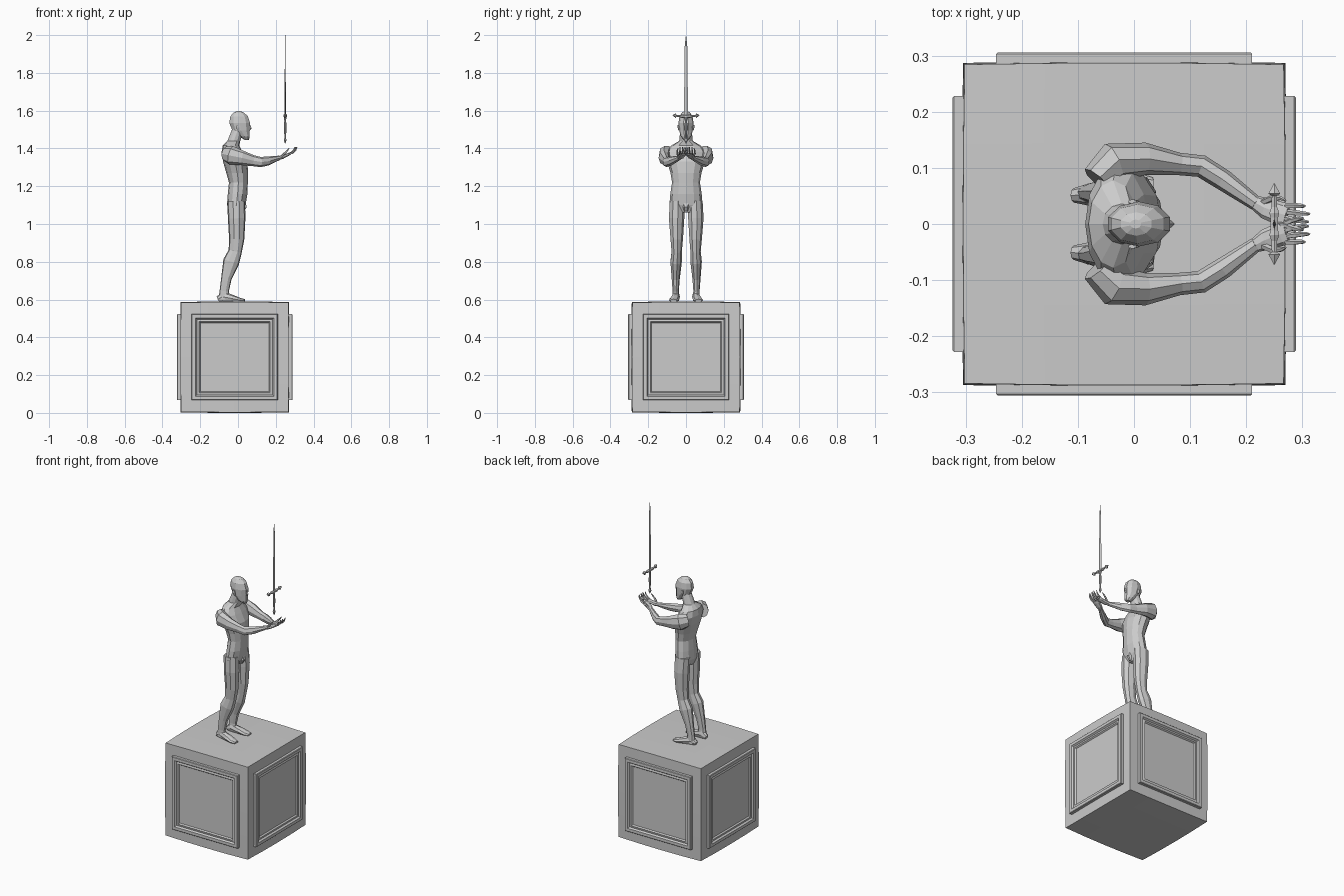
import bpy, bmesh, math
from mathutils import Vector


def loft(name, pts, side, n=8, t=None, phase=0.0):
    """Skin rings (x, y, z, a, b): a along the side vector, b across it."""
    bm = bmesh.new()
    P = [Vector(p[:3]) for p in pts]
    rings = []
    for i, p in enumerate(pts):
        tan = Vector(t) if t else P[min(i + 1, len(P) - 1)] - P[max(i - 1, 0)]
        tan.normalize()
        u = Vector(side)
        u = (u - tan * u.dot(tan)).normalized()
        v = tan.cross(u)
        ring = []
        for k in range(n):
            ang = phase + 2 * math.pi * k / n
            ring.append(bm.verts.new(P[i] + u * p[3] * math.cos(ang) + v * p[4] * math.sin(ang)))
        rings.append(ring)
    for r, q in zip(rings, rings[1:]):
        for k in range(n):
            bm.faces.new((r[k], r[(k + 1) % n], q[(k + 1) % n], q[k]))
    bm.faces.new(rings[0][::-1])
    bm.faces.new(rings[-1])
    return finish(name, bm)


def finish(name, bm):
    bmesh.ops.recalc_face_normals(bm, faces=bm.faces)
    me = bpy.data.meshes.new(name)
    bm.to_mesh(me)
    bm.free()
    ob = bpy.data.objects.new(name, me)
    bpy.context.collection.objects.link(ob)
    return ob


Y, Z = (0, 1, 0), (0, 0, 1)
CX, CZ = -0.0175, 0.295

# Pedestal block with slightly bulging faces
bm = bmesh.new()
bmesh.ops.create_cube(bm, size=2)
bmesh.ops.subdivide_edges(bm, edges=bm.edges[:], cuts=3, use_grid_fill=True)
for v in bm.verts:
    x, y, z = v.co
    k = 0.01
    v.co = (CX + 0.290 * x * (1 - k * (y * y + z * z)),
            0.290 * y * (1 - k * (x * x + z * z)),
            CZ + 0.295 * z * (1 - k * (x * x + y * y)))
finish("pedestal_block", bm)

# Stepped moulding and panel on each side of the pedestal
steps = [(0.228, 0.270), (0.228, 0.303), (0.225, 0.306), (0.207, 0.306),
         (0.200, 0.296), (0.188, 0.299), (0.182, 0.291)]
for name, nx, ny in (("right", 1, 0), ("left", -1, 0), ("back", 0, 1), ("front", 0, -1)):
    r2 = math.sqrt(2)
    loft("pedestal_panel_" + name,
         [(CX + nx * d, ny * d, CZ, h * r2, h * r2) for h, d in steps],
         Z, 4, t=(nx, ny, 0), phase=math.pi / 4)

# Torso and neck
loft("torso", [(-0.01, 0, 1.06, 0.045, 0.035), (-0.009, 0, 1.10, 0.088, 0.049),
               (-0.002, 0, 1.16, 0.083, 0.052), (0.002, 0, 1.22, 0.074, 0.050),
               (-0.004, 0, 1.27, 0.082, 0.058), (-0.015, 0, 1.33, 0.100, 0.064),
               (-0.031, 0, 1.38, 0.105, 0.056), (-0.037, 0, 1.415, 0.078, 0.044),
               (-0.022, 0, 1.44, 0.036, 0.034), (0.0, 0, 1.50, 0.030, 0.032)],
     Y, 12, t=Z)
loft("groin", [(0.02, 0, 1.12, 0.02, 0.02), (0.031, 0, 1.09, 0.018, 0.018),
               (0.022, 0, 1.065, 0.01, 0.012)], Y, 6, t=Z)

# Head with nose and ears
loft("head", [(0.046, 0, 1.446, 0.013, 0.013), (0.036, 0, 1.462, 0.027, 0.027),
              (0.016, 0, 1.495, 0.036, 0.048), (0.009, 0, 1.535, 0.040, 0.058),
              (0.006, 0, 1.57, 0.035, 0.049), (0.004, 0, 1.59, 0.021, 0.029),
              (0.003, 0, 1.597, 0.008, 0.010)], Y, 10, t=Z)
loft("nose", [(0.058, 0, 1.53, 0.005, 0.005), (0.064, 0, 1.505, 0.008, 0.009),
              (0.056, 0, 1.495, 0.006, 0.006)], Y, 4, t=Z)

for s, tag in ((1, "left"), (-1, "right")):
    def m(pts):
        return [(p[0], p[1] * s) + tuple(p[2:]) for p in pts]

    loft(tag + "_ear", m([(0.002, 0.037, 1.495, 0.003, 0.005), (-0.001, 0.039, 1.51, 0.005, 0.010),
                          (-0.003, 0.040, 1.525, 0.004, 0.008)]), Y, 6, t=Z)
    # Leg and foot
    loft(tag + "_leg", m([(-0.01, 0.048, 1.12, 0.040, 0.048), (-0.007, 0.051, 1.03, 0.042, 0.047),
                          (-0.007, 0.050, 0.92, 0.034, 0.041), (-0.015, 0.050, 0.855, 0.028, 0.036),
                          (-0.036, 0.053, 0.80, 0.031, 0.044), (-0.062, 0.055, 0.71, 0.022, 0.028),
                          (-0.073, 0.055, 0.645, 0.017, 0.025), (-0.074, 0.054, 0.60, 0.019, 0.029)]),
         Y, 9)
    loft(tag + "_foot", m([(-0.107, 0.051, 0.602, 0.013, 0.014), (-0.08, 0.052, 0.615, 0.020, 0.030),
                           (-0.03, 0.059, 0.605, 0.024, 0.020), (0.01, 0.064, 0.597, 0.027, 0.012),
                           (0.035, 0.066, 0.594, 0.017, 0.008)]), Y, 8)
    # Arm reaching forward to the centre
    loft(tag + "_arm", m([(-0.065, 0.078, 1.372, 0.040, 0.030), (-0.037, 0.110, 1.364, 0.050, 0.036),
                          (0.02, 0.116, 1.350, 0.039, 0.029), (0.08, 0.107, 1.335, 0.029, 0.020),
                          (0.12, 0.103, 1.328, 0.027, 0.020), (0.16, 0.078, 1.334, 0.024, 0.019),
                          (0.218, 0.036, 1.350, 0.012, 0.013)]), Z, 8)
    # Open hand: palm, four curled fingers, thumb
    loft(tag + "_palm", m([(0.212, 0.040, 1.349, 0.010, 0.012), (0.235, 0.028, 1.355, 0.011, 0.019),
                           (0.262, 0.018, 1.366, 0.008, 0.021), (0.272, 0.015, 1.371, 0.006, 0.018)]),
         Z, 8)
    for i in range(4):
        o = (i - 1.5) * 0.010
        reach = (0.040, 0.046, 0.045, 0.034)[i]
        bx, by = 0.266 + o * 0.3, 0.017 + o
        loft(f"{tag}_finger_{i + 1}",
             m([(bx, by, 1.369, 0.005, 0.005),
                (bx + reach * 0.5, by - 0.004 + o * 0.3, 1.378, 0.005, 0.005),
                (bx + reach * 0.85, by - 0.006 + o * 0.4, 1.393, 0.004, 0.004),
                (bx + reach, by - 0.006 + o * 0.4, 1.408, 0.002, 0.002)]), Y, 5)
    loft(tag + "_thumb", m([(0.228, 0.038, 1.355, 0.006, 0.006), (0.246, 0.046, 1.373, 0.006, 0.006),
                            (0.262, 0.046, 1.390, 0.004, 0.004), (0.270, 0.042, 1.402, 0.002, 0.002)]),
         Y, 5)

# Sword standing upright above the hands
SX = 0.25
loft("sword_blade", [(SX, 0, 1.57, 0.011, 0.003), (SX, 0, 1.75, 0.009, 0.0028),
                     (SX, 0, 1.94, 0.007, 0.002), (SX, 0, 2.0, 0.0006, 0.0005)], Y, 4)
loft("sword_grip", [(SX, 0, 1.45, 0.004, 0.004), (SX, 0, 1.475, 0.005, 0.005),
                    (SX, 0, 1.51, 0.008, 0.007), (SX, 0, 1.545, 0.006, 0.005),
                    (SX, 0, 1.57, 0.008, 0.006)], Y, 8)
loft("sword_pommel", [(SX, 0, 1.425, 0.001, 0.001), (SX, 0, 1.443, 0.010, 0.008),
                      (SX, 0, 1.465, 0.003, 0.003)], Y, 6)
half = [(0.072, 1.576, 0.001), (0.054, 1.573, 0.012), (0.050, 1.573, 0.005),
        (0.030, 1.571, 0.006), (0.020, 1.571, 0.010), (0.012, 1.571, 0.008)]
guard = [(SX, -y, z, r, r) for y, z, r in half] + [(SX, y, z, r, r) for y, z, r in reversed(half)]
loft("sword_guard", guard, Z, 6, t=Y)
